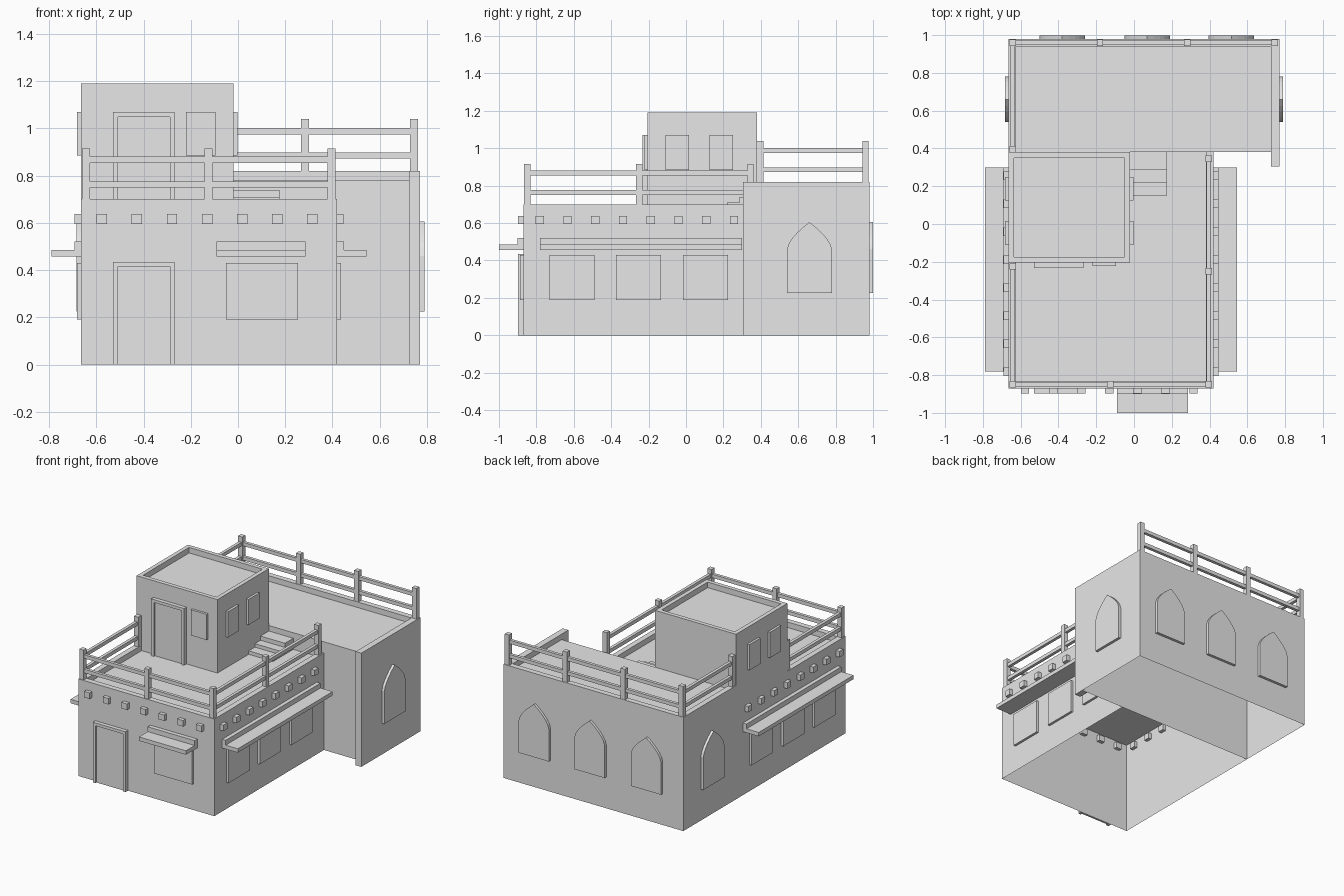
import bpy, bmesh, math
from mathutils import Matrix, Vector

cube = bpy.data.objects.get("Cube")
if cube:
    bpy.data.objects.remove(cube, do_unlink=True)

plaster = bpy.data.materials.new("light_grey_plaster")
plaster.use_nodes = True
GREY = (0.8, 0.8, 0.8, 1)
plaster.diffuse_color = GREY
plaster.node_tree.nodes["Principled BSDF"].inputs["Base Color"].default_value = GREY

LEFT, RIGHT, FRONT, BACK = -0.665, 0.42, -0.87, 0.98   # wall planes
STEP_Y, WING_X = 0.38, 0.77                            # wing front and right end
MIRROR = LEFT + RIGHT                                  # mirrors x over the main house


def finish(name, bm):
    bmesh.ops.recalc_face_normals(bm, faces=bm.faces)
    me = bpy.data.meshes.new(name)
    bm.to_mesh(me)
    bm.free()
    me.materials.append(plaster)
    ob = bpy.data.objects.new(name, me)
    bpy.context.collection.objects.link(ob)
    return ob


def add_box(bm, xs, ys, zs):
    """Box between pairs of limits, in any order."""
    lo = Vector(min(p) for p in (xs, ys, zs))
    hi = Vector(max(p) for p in (xs, ys, zs))
    m = Matrix.Translation((lo + hi) / 2) @ Matrix.Diagonal((*(hi - lo), 1))
    bmesh.ops.create_cube(bm, size=1, matrix=m)


def boxes(name, *specs):
    bm = bmesh.new()
    for s in specs:
        add_box(bm, *s)
    return finish(name, bm)


def shell(name, xs, ys, zs, open_back=False):
    """Hollow walls and roof with no floor."""
    bm = bmesh.new()
    add_box(bm, xs, ys, zs)
    bmesh.ops.recalc_face_normals(bm, faces=bm.faces)
    gone = [f for f in bm.faces if f.normal.z < -0.5 or (open_back and f.normal.y > 0.5)]
    bmesh.ops.delete(bm, geom=gone, context='FACES')
    ob = finish(name, bm)
    # keep normals pointing outwards on the open shell
    bm = bmesh.new()
    bm.from_mesh(ob.data)
    top = max(bm.faces, key=lambda f: f.calc_center_median().z)
    if top.normal.z < 0:
        bmesh.ops.reverse_faces(bm, faces=bm.faces)
    bm.to_mesh(ob.data)
    bm.free()


# --- walls and roofs
shell("main_house", (LEFT, RIGHT), (FRONT, STEP_Y), (0, 0.66), open_back=True)
shell("back_wing", (LEFT, WING_X), (STEP_Y, BACK), (0, 0.78))
shell("roof_tower", (LEFT, -0.02), (-0.205, STEP_Y), (0.66, 1.15))
boxes("wing_wall_stub", ((0.725, WING_X), (0.305, STEP_Y), (0, 0.82)))

# --- parapets
T = 0.04
Z = (0.66, 0.70)
boxes("main_parapet",
      ((LEFT, RIGHT), (FRONT, FRONT + T), Z),
      ((LEFT, LEFT + T), (FRONT + T, -0.205), Z),
      ((RIGHT - T, RIGHT), (FRONT + T, STEP_Y), Z))
Z = (0.78, 0.82)
boxes("wing_parapet",
      ((LEFT, WING_X), (BACK - T, BACK), Z),
      ((LEFT, LEFT + T), (STEP_Y, BACK - T), Z),
      ((0.725, WING_X), (STEP_Y, BACK - T), Z))
Z = (1.15, 1.19)
R = 0.03
boxes("tower_parapet",
      ((LEFT, -0.02), (-0.205, -0.205 + R), Z),
      ((LEFT, -0.02), (STEP_Y - R, STEP_Y), Z),
      ((LEFT, LEFT + R), (-0.205 + R, STEP_Y - R), Z),
      ((-0.02 - R, -0.02), (-0.205 + R, STEP_Y - R), Z))

# --- steps from the main roof up to the wing roof
boxes("roof_steps", *[((-0.02, 0.175), (y, STEP_Y), (0.66, z))
                      for y, z in ((0.15, 0.685), (0.22, 0.71), (0.285, 0.74))])


# --- railings
def railing(name, runs, posts, z0, top, rails):
    bm = bmesh.new()
    h = 0.017
    for x, y in posts:
        add_box(bm, (x - h, x + h), (y - h, y + h), (z0, top))
    r = 0.011
    for (xa, ya), (xb, yb) in runs:
        for z in rails:
            add_box(bm, (xa - r, xb + r), (ya - r, yb + r), (z - 0.013, z + 0.013))
    finish(name, bm)


fl, fr, fy = LEFT + 0.022, RIGHT - 0.025, FRONT + 0.022
railing("main_railing",
        [((fl, fy), (fr, fy)), ((fl, fy), (fl, -0.225)), ((fr, fy), (fr, 0.345))],
        [(fl, fy), (-0.125, fy), (fr, fy), (fl, -0.225), (fr, -0.25), (fr, 0.345)],
        0.69, 0.915, (0.763, 0.867))
by = BACK - 0.02
railing("wing_railing",
        [((fl, by), (0.745, by)), ((fl, 0.397), (fl, by))],
        [(fl, by), (-0.18, by), (0.283, by), (0.745, by), (fl, 0.397)],
        0.81, 1.04, (0.885, 0.988))

# --- beam ends sticking through the walls
e = 0.022
bm = bmesh.new()
for i in range(7):
    x = -0.577 + i * 0.1487
    add_box(bm, (x - e, x + e), (FRONT - 0.027, FRONT + 0.025), (0.595, 0.638))
for i in range(8):
    y = -0.782 + i * 0.1483
    for wall, out in ((LEFT, -1), (RIGHT, 1)):
        add_box(bm, (wall - out * 0.025, wall + out * 0.027), (y - e, y + e), (0.595, 0.638))
finish("beam_ends", bm)

# --- awnings: a thin shelf with a raised strip at the wall
SHELF, STRIP = (0.457, 0.485), (0.485, 0.52)
boxes("front_awning",
      ((-0.09, 0.285), (FRONT, -1.0), SHELF), ((-0.09, 0.285), (FRONT, FRONT - 0.03), STRIP))
for name, wall, out in (("left_awning", RIGHT, 1), ("right_awning", LEFT, -1)):
    boxes(name, ((wall, wall + out * 0.125), (-0.78, 0.30), SHELF),
          ((wall, wall + out * 0.028), (-0.78, 0.30), STRIP))

# --- rectangular windows
D = 0.017
WZ = (0.19, 0.43)
boxes("front_window", ((-0.05, 0.255), (FRONT, FRONT - D), WZ))
boxes("side_windows", *[((wall, wall + out * D), (y, y + 0.24), WZ)
                        for wall, out in ((LEFT, -1), (RIGHT, 1))
                        for y in (-0.73, -0.375, -0.015)])
TZ = (0.885, 1.07)
boxes("tower_windows", ((-0.22, -0.095), (-0.205, -0.222), TZ),
      *[((wall, wall + out * D), (y, y + 0.125), TZ)
        for wall, out in ((LEFT, -1), (-0.02, 1)) for y in (-0.11, 0.125)])


# --- doors: a raised frame around a flatter panel
def door(name, y, z0, z1):
    a, b, w = -0.53, -0.268, 0.021
    boxes(name + "_frame", ((a, a + w), (y, y - 0.028), (z0, z1)),
          ((b - w, b), (y, y - 0.028), (z0, z1)),
          ((a + w, b - w), (y, y - 0.028), (z1 - w, z1)))
    boxes(name + "_panel", ((a + w, b - w), (y, y - 0.015), (z0, z1 - w)))


door("front_door", FRONT, 0, 0.435)
door("tower_door", -0.205, 0.66, 1.07)


# --- pointed arch windows
def arch(name, place):
    half, sill, spring, apex = 0.12, 0.225, 0.46, 0.605
    side = [(half, sill)]
    for i in range(6):
        t = i / 5
        side.append((half * (1 - t ** 1.6), spring + (apex - spring) * t))
    outline = side + [(-u, v) for u, v in reversed(side[:-1])]
    bm = bmesh.new()
    f = bm.faces.new([bm.verts.new(place(u, v, 0)) for u, v in outline])
    ext = bmesh.ops.extrude_face_region(bm, geom=[f], use_keep_orig=True)
    move = Vector(place(0, 0, 0.019)) - Vector(place(0, 0, 0))
    bmesh.ops.translate(bm, vec=move, verts=[v for v in ext["geom"] if isinstance(v, bmesh.types.BMVert)])
    finish(name, bm)


for i, cx in enumerate((-0.38, 0.07, 0.515)):
    arch(f"back_arch_window_{i + 1}", lambda u, v, d: (cx + u, BACK + d, v))
arch("wing_left_arch_window", lambda u, v, d: (WING_X + d, 0.66 + u, v))
arch("wing_right_arch_window", lambda u, v, d: (LEFT - d, 0.66 + u, v))
